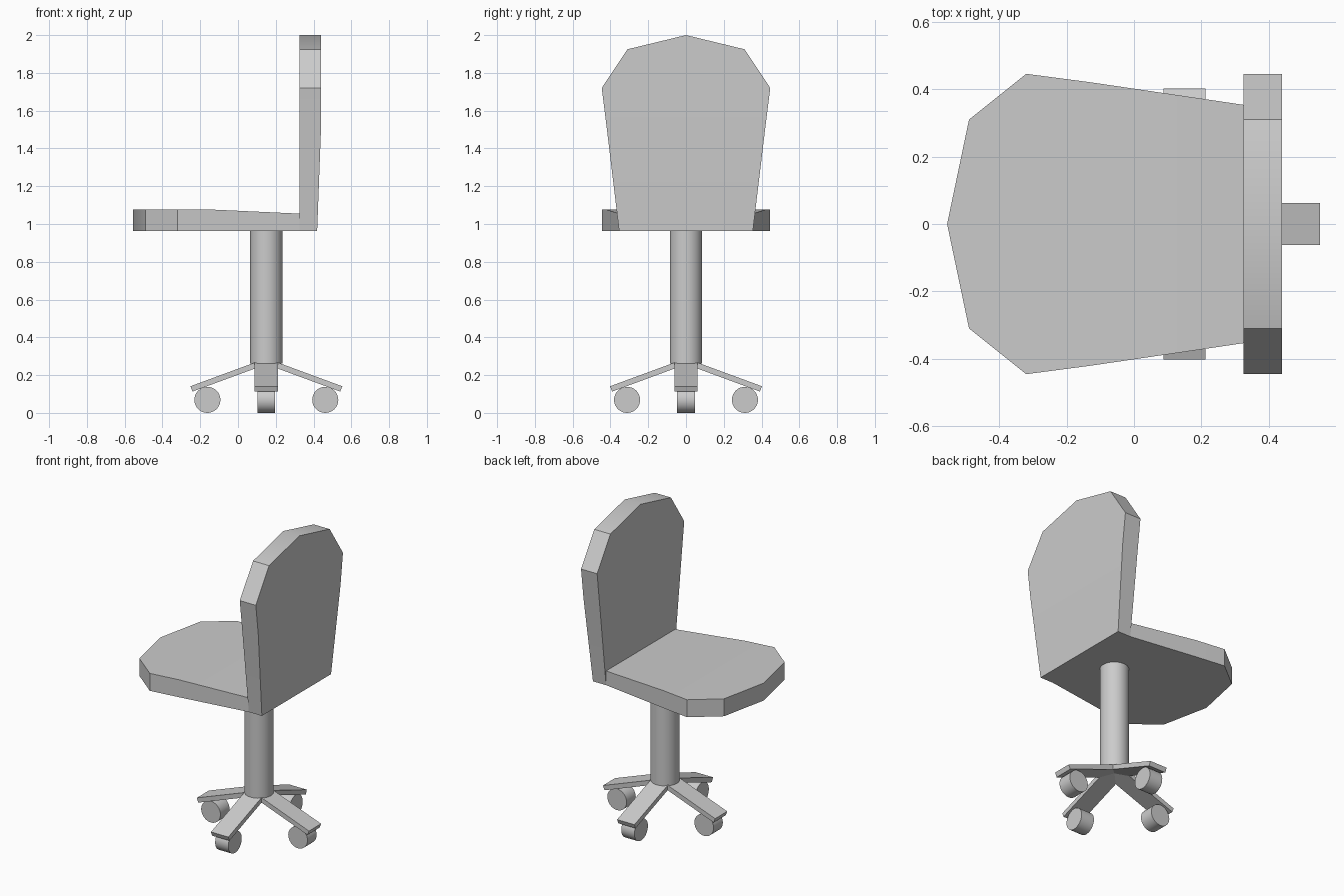
import bpy, bmesh, math
from mathutils import Matrix, Vector

if "Cube" in bpy.data.objects:
    bpy.data.objects.remove(bpy.data.objects["Cube"])

PX = 0.15  # x of the pedestal axis


def finish(name, bm, smooth=None):
    bmesh.ops.remove_doubles(bm, verts=bm.verts, dist=1e-5)
    bmesh.ops.recalc_face_normals(bm, faces=bm.faces)
    me = bpy.data.meshes.new(name)
    bm.to_mesh(me)
    bm.free()
    ob = bpy.data.objects.new(name, me)
    bpy.context.collection.objects.link(ob)
    if smooth:
        bpy.ops.object.select_all(action='DESELECT')
        ob.select_set(True)
        bpy.context.view_layer.objects.active = ob
        bpy.ops.object.shade_smooth_by_angle(angle=math.radians(smooth))
    return ob


def cushion(name, rows, place):
    """Slab from rows of (position, half width, low face, high face)."""
    bm = bmesh.new()
    rings = []
    for t, w, lo, hi in rows:
        rings.append([bm.verts.new(place(t, y, d))
                      for y, d in ((-w, lo), (w, lo), (w, hi), (-w, hi))])
    for a, b in zip(rings, rings[1:]):
        for i in range(4):
            j = (i + 1) % 4
            bm.faces.new((a[i], a[j], b[j], b[i]))
    bm.faces.new(rings[0])
    bmesh.ops.dissolve_degenerate(bm, dist=1e-5, edges=bm.edges)
    return finish(name, bm, 30)


# Seat: rounded front edge at -x, top dips towards the backrest
cushion("seat", [(0.325, 0.354, 0.963, 1.055), (-0.13, 0.421, 0.963, 1.076),
                 (-0.32, 0.446, 0.963, 1.076), (-0.49, 0.31, 0.963, 1.076),
                 (-0.555, 0, 0.963, 1.076)],
        lambda t, y, d: (t, y, d))

# Backrest: same outline standing upright
cushion("backrest", [(0.963, 0.354, 0.325, 0.419), (1.52, 0.421, 0.325, 0.44),
                     (1.72, 0.446, 0.325, 0.44), (1.925, 0.31, 0.325, 0.44),
                     (2.0, 0, 0.325, 0.44)],
        lambda t, y, d: (d, y, t))


def cylinder(name, radius, depth, matrix):
    bm = bmesh.new()
    bmesh.ops.create_cone(bm, cap_ends=True, segments=32, radius1=radius,
                          radius2=radius, depth=depth, matrix=matrix)
    return finish(name, bm, 30)


# Pedestal column
cylinder("column", 0.086, 0.703, Matrix.Translation((PX, 0, 0.6135)))

# Four sloping base arms, each with a caster
arm = [(0, 0.289), (0.402, 0.141), (0.391, 0.113), (0, 0.257)]
for k in range(4):
    turn = Matrix.Translation((PX, 0, 0)) @ Matrix.Rotation(k * math.pi / 2, 4, 'Z')
    bm = bmesh.new()
    face = bm.faces.new([bm.verts.new(turn @ Vector((r, -0.062, z))) for r, z in arm])
    ext = bmesh.ops.extrude_face_region(bm, geom=[face])
    bmesh.ops.translate(bm, vec=turn.to_3x3() @ Vector((0, 0.124, 0)),
                        verts=[v for v in ext["geom"] if isinstance(v, bmesh.types.BMVert)])
    finish(f"base_arm_{k + 1}", bm)
    cylinder(f"caster_{k + 1}", 0.069, 0.094,
             turn @ Matrix.Translation((0.312, 0, 0.069)) @ Matrix.Rotation(math.pi / 2, 4, 'X'))
